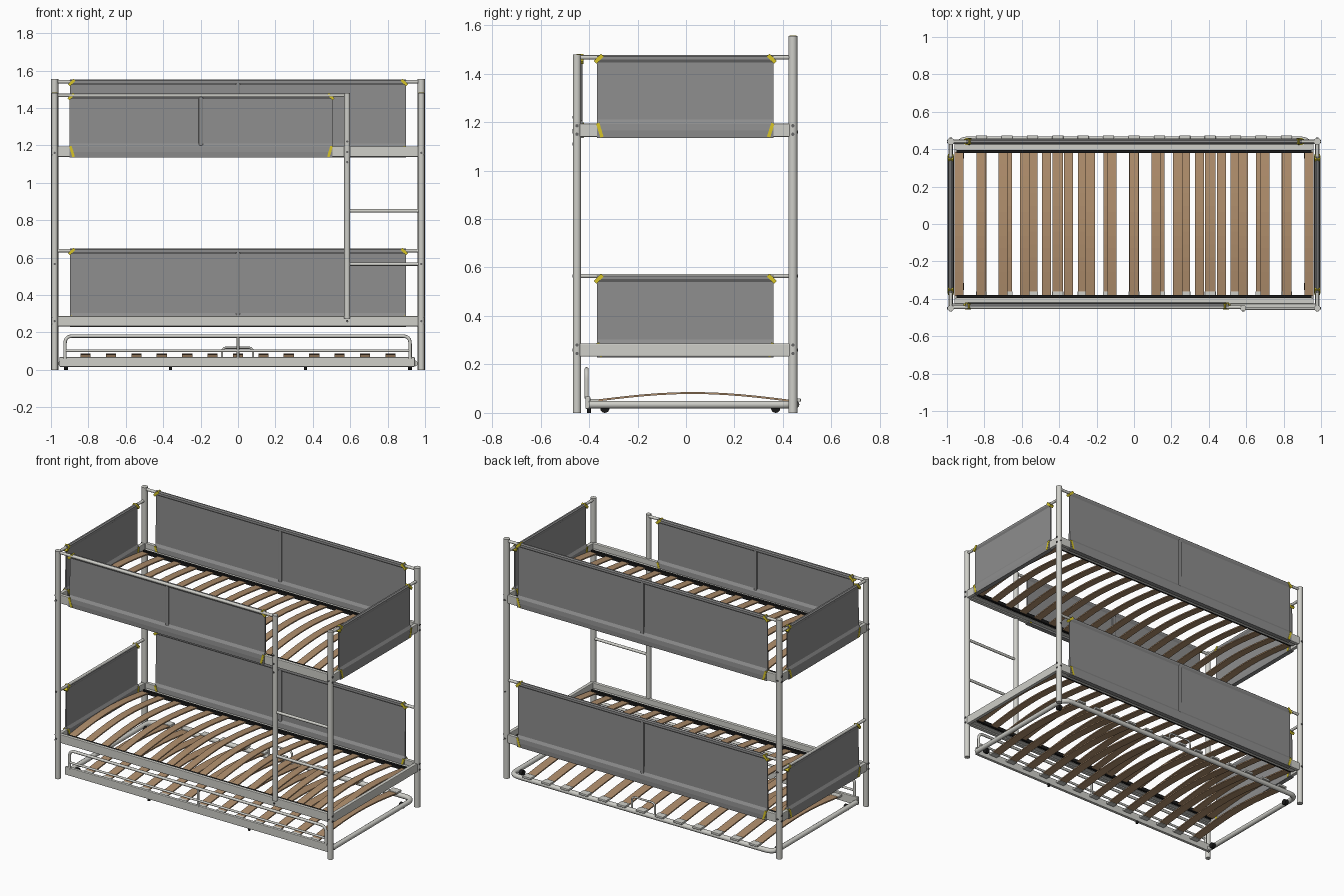
import bpy, bmesh, math
from mathutils import Matrix, Vector

old = bpy.data.objects.get("Cube")
if old:
    bpy.data.objects.remove(old, do_unlink=True)


def material(name, r, g, b):
    m = bpy.data.materials.new(name)
    m.use_nodes = True
    m.diffuse_color = (r, g, b, 1)
    m.node_tree.nodes["Principled BSDF"].inputs["Base Color"].default_value = (r, g, b, 1)
    return m


METAL = material("light_grey_metal", 0.62, 0.62, 0.58)
CLOTH = material("grey_cloth", 0.27, 0.27, 0.27)
WOOD = material("light_wood", 0.43, 0.27, 0.15)
BLACK = material("black_plastic", 0.01, 0.01, 0.01)
YELLOW = material("yellow_strap", 0.68, 0.56, 0.02)
BOLT = material("dark_steel", 0.13, 0.13, 0.13)


def add(name, data, mat, matrix=None):
    data.materials.append(mat)
    ob = bpy.data.objects.new(name, data)
    bpy.context.collection.objects.link(ob)
    if matrix:
        ob.matrix_world = matrix
    return ob


def box(name, lo, hi, mat, matrix=None, bevel=0.0):
    lo, hi = Vector(lo), Vector(hi)
    bm = bmesh.new()
    bmesh.ops.create_cube(bm, size=1)
    for v in bm.verts:
        v.co = (lo + hi) / 2 + v.co * (hi - lo)
    me = bpy.data.meshes.new(name)
    bm.to_mesh(me)
    bm.free()
    ob = add(name, me, mat, matrix)
    if bevel:
        mod = ob.modifiers.new("edges", "BEVEL")
        mod.width, mod.segments = bevel, 2
    return ob


def rod(name, centre, radius, length, axis, mat, sides=20):
    """Capped cylinder along an axis, smooth on its side only."""
    bm = bmesh.new()
    bmesh.ops.create_cone(bm, cap_ends=True, segments=sides, radius1=radius,
                          radius2=radius, depth=length)
    for f in bm.faces:
        f.smooth = len(f.verts) == 4
    for e in bm.edges:
        e.smooth = all(f.smooth for f in e.link_faces)
    turn = Vector((0, 0, 1)).rotation_difference(Vector(axis)).to_matrix().to_4x4()
    me = bpy.data.meshes.new(name)
    bm.to_mesh(me)
    bm.free()
    return add(name, me, mat, Matrix.Translation(centre) @ turn)


def bent_tube(name, pts, radius, bend, mat=METAL, cyclic=False):
    """Tube through the points, each corner rounded by a short arc."""
    pts = [Vector(p) for p in pts]
    path = []
    for i, p in enumerate(pts):
        if not cyclic and i in (0, len(pts) - 1):
            path.append(p)
            continue
        a = p + (pts[i - 1] - p).normalized() * bend
        b = p + (pts[(i + 1) % len(pts)] - p).normalized() * bend
        for k in range(7):
            t = k / 6
            path.append(a * (1 - t) ** 2 + p * 2 * t * (1 - t) + b * t * t)
    cu = bpy.data.curves.new(name, "CURVE")
    cu.dimensions = "3D"
    cu.bevel_depth, cu.bevel_resolution, cu.use_fill_caps = radius, 3, True
    sp = cu.splines.new("POLY")
    sp.points.add(len(path) - 1)
    for q, p in zip(sp.points, path):
        q.co = (*p, 1)
    sp.use_cyclic_u = cyclic
    return add(name, cu, mat)


def slats(name, first_x, step, count, width, y0, y1, z_end, z_top):
    """Row of bowed slats."""
    bm = bmesh.new()
    rows = []
    for i in range(13):
        t = i / 12
        z = z_end + (z_top - z_end) * math.sin(math.pi * t)
        rows.append([bm.verts.new((first_x + s * width / 2, y0 + (y1 - y0) * t, z))
                     for s in (-1, 1)])
    for a, b in zip(rows, rows[1:]):
        bm.faces.new((a[0], a[1], b[1], b[0]))
    me = bpy.data.meshes.new(name)
    bm.to_mesh(me)
    bm.free()
    ob = add(name, me, WOOD)
    ob.modifiers.new("thickness", "SOLIDIFY").thickness = 0.008
    arr = ob.modifiers.new("row", "ARRAY")
    arr.use_relative_offset, arr.use_constant_offset = False, True
    arr.constant_offset_displace = (step, 0, 0)
    arr.count = count


def panel(name, half, height, matrix, seam):
    """Cloth sleeve stretched from the deck rail to the tube above."""
    side = [(0.015, 0), (0.017, 0.03), (0.015, 0.058), (0.005, 0.075),
            (0.004, height - 0.03), (0.012, height - 0.018), (0.012, height - 0.006),
            (0.005, height)]
    loop = side + [(-y, z) for y, z in reversed(side)]
    bm = bmesh.new()
    face = bm.faces.new([bm.verts.new((-half, y, z)) for y, z in loop])
    out = bmesh.ops.extrude_face_region(bm, geom=[face])["geom"]
    for v in out:
        if isinstance(v, bmesh.types.BMVert):
            v.co.x = half
    bmesh.ops.recalc_face_normals(bm, faces=bm.faces)
    me = bpy.data.meshes.new(name)
    bm.to_mesh(me)
    bm.free()
    add(name, me, CLOTH, matrix)
    if seam:
        box(name + "_seam", (-0.012, -0.011, 0.06), (0.012, 0.011, height - 0.01),
            CLOTH, matrix, 0.006)
    # Corner straps
    for s in (-1, 1):
        top = matrix @ Matrix.Translation((s * (half - 0.008), 0, height - 0.016)) \
            @ Matrix.Rotation(s * math.radians(45), 4, "Y")
        box(name + "_top_strap", (-0.021, -0.014, -0.008), (0.021, 0.014, 0.008), YELLOW, top)
        low = matrix @ Matrix.Translation((s * (half - 0.012), 0, 0.033)) \
            @ Matrix.Rotation(s * math.radians(17), 4, "Y")
        box(name + "_low_strap", (-0.007, -0.018, -0.031), (0.007, 0.018, 0.029), YELLOW, low)


X, FY, BY = 0.98, -0.45, 0.441
QUARTER = Matrix.Rotation(math.pi / 2, 4, "Z")

# Corner posts with bolts
for s in (-1, 1):
    for name, y, h, r in (("front_post", FY, 1.48, 0.017), ("back_post", BY, 1.555, 0.019)):
        rod(name, (s * X, y, h / 2), r, h, (0, 0, 1), METAL)
        for z in (0.245, 0.28, 1.15, 1.185):
            rod("bolt", (s * (X + r), y, z), 0.007, 0.004, (1, 0, 0), BOLT, 10)
        for z in (0.26, 0.565, 1.16):
            rod("bolt", (s * X, y + math.copysign(r, y), z), 0.006, 0.004, (0, 1, 0), BOLT, 10)

# Two sleeping decks
for deck, z in (("lower", 0.232), ("upper", 1.139)):
    for y in (FY + 0.012, BY):
        s = math.copysign(1, y)
        box(deck + "_long_rail", (-X, y - 0.012, z), (X, y + 0.012, z + 0.055), METAL, None, 0.004)
        ends = sorted((y, s * 0.395))
        box(deck + "_rail_ledge", (-X + 0.02, ends[0], z + 0.008),
            (X - 0.02, ends[1], z + 0.022), METAL)
        box(deck + "_slat_holder", (-0.95, s * 0.387 - 0.008, z + 0.01),
            (0.95, s * 0.387 + 0.008, z + 0.032), BLACK)
    for s in (-1, 1):
        box(deck + "_end_rail", (s * X - 0.012, FY, z), (s * X + 0.012, BY, z + 0.055),
            METAL, None, 0.004)
    slats(deck + "_slats", -0.935, 1.87 / 16, 17, 0.049, -0.385, 0.385, z + 0.022, z + 0.054)

# Guard tubes
for z in (0.637, 1.54):
    rod("back_guard_tube", (0, BY, z), 0.009, 2 * X, (1, 0, 0), METAL)
rod("front_guard_tube", (-0.2, FY + 0.005, 1.467), 0.009, 1.57, (1, 0, 0), METAL)
for s, z in ((-1, 1.467), (1, 1.467), (-1, 0.565)):
    rod("end_guard_tube", (s * X, (FY + BY) / 2, z), 0.009, BY - FY, (0, 1, 0), METAL)

# Cloth guards
panel("lower_back_guard", 0.897, 0.42, Matrix.Translation((0, BY, 0.228)), True)
panel("upper_back_guard", 0.897, 0.417, Matrix.Translation((0, BY, 1.135)), True)
panel("upper_front_guard", 0.702, 0.342, Matrix.Translation((-0.198, FY + 0.012, 1.135)), True)
for name, x, z in (("lower_end_guard", -X, 0.228), ("upper_end_guard", -X, 1.135),
                   ("upper_end_guard", X, 1.135)):
    panel(name, 0.365, 0.342, Matrix.Translation((x, -0.003, z)) @ QUARTER, False)

# Ladder
rod("ladder_post", (0.584, FY, 0.877), 0.016, 1.205, (0, 0, 1), METAL)
for z in (0.565, 0.85):
    rod("ladder_rung", ((0.584 + X) / 2, FY, z), 0.009, X - 0.584, (1, 0, 0), METAL)
for z in (0.26, 1.11, 1.165, 1.22):
    rod("ladder_bolt", (0.584, FY - 0.016, z), 0.006, 0.004, (0, 1, 0), BOLT, 10)

# Pull-out bed frame
box("trundle_front_rail", (-0.955, -0.415, 0.016), (0.945, -0.395, 0.068), METAL, None, 0.004)
bent_tube("trundle_frame", [(-0.945, -0.4, 0.034), (-0.945, 0.452, 0.034),
                            (0.945, 0.452, 0.034), (0.945, -0.4, 0.034)], 0.016, 0.06)
bent_tube("trundle_front_loop", [(-0.925, -0.41, 0.06), (-0.925, -0.41, 0.18),
                                 (0.92, -0.41, 0.18), (0.92, -0.41, 0.06)], 0.009, 0.04)
rod("trundle_loop_bar", (0, -0.41, 0.102), 0.007, 1.845, (1, 0, 0), METAL)
rod("trundle_loop_upright", (0, -0.41, 0.12), 0.007, 0.115, (0, 0, 1), METAL)
bent_tube("trundle_back_handle", [(-0.085, 0.44, 0.04), (-0.085, 0.44, 0.118),
                                  (0.08, 0.44, 0.118), (0.08, 0.44, 0.04)], 0.006, 0.025)

# Pull-out bed slats, clips and wheels
STEP = 0.1358
slats("trundle_slats", -6 * STEP, STEP, 13, 0.055, -0.385, 0.44, 0.053, 0.086)
for i in range(-6, 7):
    x = i * STEP
    box("slat_clip", (x - 0.03, 0.425, 0.046), (x + 0.03, 0.474, 0.06), METAL, None, 0.003)
    box("slat_clip", (x - 0.03, -0.4, 0.044), (x + 0.03, -0.36, 0.058), METAL, None, 0.003)
for x in (-0.92, 0.92):
    for y in (-0.335, 0.37):
        rod("wheel", (x, y, 0.019), 0.019, 0.022, (1, 0, 0), BLACK)
for x in (-0.36, 0.36):
    rod("trundle_foot", (x, -0.4, 0.009), 0.008, 0.018, (0, 0, 1), BLACK, 12)
